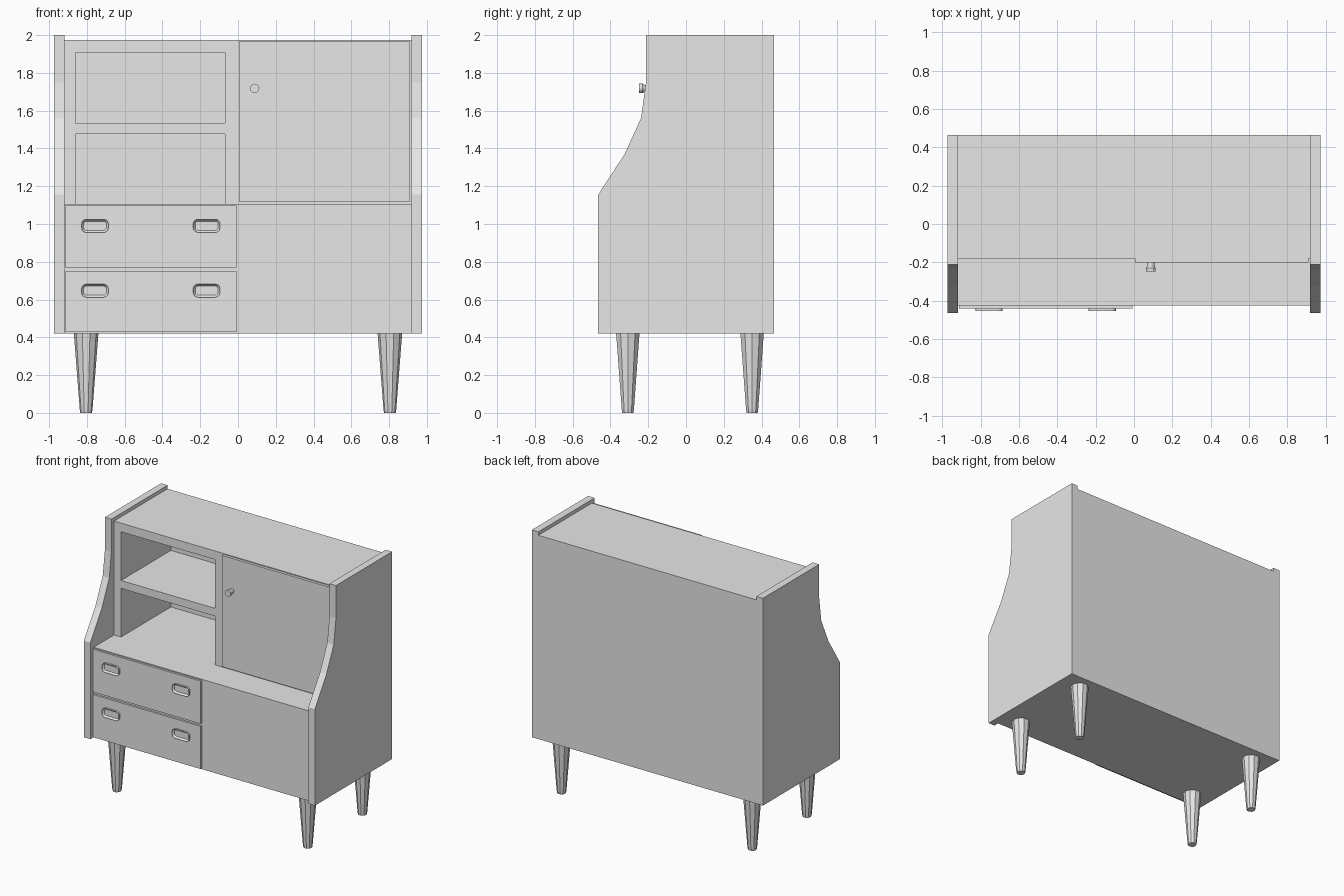
import bpy, bmesh, math
from mathutils import Matrix, Vector

cube = bpy.data.objects.get("Cube")
if cube:
    bpy.data.objects.remove(cube, do_unlink=True)

grey = bpy.data.materials.new("plain_grey")
grey.use_nodes = True
grey.diffuse_color = (0.8, 0.8, 0.8, 1)
grey.node_tree.nodes["Principled BSDF"].inputs["Base Color"].default_value = grey.diffuse_color


def finish(name, bm):
    bmesh.ops.recalc_face_normals(bm, faces=bm.faces)
    mesh = bpy.data.meshes.new(name)
    bm.to_mesh(mesh)
    bm.free()
    mesh.materials.append(grey)
    ob = bpy.data.objects.new(name, mesh)
    bpy.context.collection.objects.link(ob)
    return ob


def box(name, x0, x1, y0, y1, z0, z1):
    bm = bmesh.new()
    size = Matrix.Diagonal((x1 - x0, y1 - y0, z1 - z0, 1))
    centre = Matrix.Translation(((x0 + x1) / 2, (y0 + y1) / 2, (z0 + z1) / 2))
    bmesh.ops.create_cube(bm, size=1, matrix=centre @ size)
    return finish(name, bm)


def side_profile(name, x0, x1, points):
    """Extrude a (y, z) outline from x0 to x1."""
    bm = bmesh.new()
    face = bm.faces.new([bm.verts.new((x0, y, z)) for y, z in points])
    new = bmesh.ops.extrude_face_region(bm, geom=[face])["geom"]
    verts = [v for v in new if isinstance(v, bmesh.types.BMVert)]
    bmesh.ops.translate(bm, verts=verts, vec=(x1 - x0, 0, 0))
    return finish(name, bm)


def turned(name, rings, sides, matrix):
    """Faceted round part from (radius, height) rings."""
    bm = bmesh.new()
    loops = []
    for r, h in rings:
        loops.append([bm.verts.new(matrix @ Vector((
            r * math.cos(math.tau * i / sides), r * math.sin(math.tau * i / sides), h)))
            for i in range(sides)])
    for a, b in zip(loops, loops[1:]):
        for i in range(sides):
            j = (i + 1) % sides
            bm.faces.new((a[i], a[j], b[j], b[i]))
    bm.faces.new(loops[0])
    bm.faces.new(loops[-1])
    return finish(name, bm)


def handle(name, cx, cz, w=0.071, h=0.035, r=0.024):
    """Rounded plate with a raised rim around a recessed middle."""
    bm = bmesh.new()
    verts = []
    for corner, (sx, sz) in enumerate(((1, 1), (-1, 1), (-1, -1), (1, -1))):
        for step in range(4):
            a = math.radians(90 * corner + 30 * step)
            verts.append(bm.verts.new((cx + sx * (w - r) + r * math.cos(a), -0.455,
                                       cz + sz * (h - r) + r * math.sin(a))))
    face = bm.faces.new(verts)
    back = bmesh.ops.extrude_face_region(bm, geom=[face])["geom"]
    bmesh.ops.translate(bm, verts=[v for v in back if isinstance(v, bmesh.types.BMVert)],
                        vec=(0, 0.018, 0))
    front = min(bm.faces, key=lambda f: f.calc_center_median().y)
    bmesh.ops.inset_individual(bm, faces=[front], thickness=0.011)
    bmesh.ops.translate(bm, verts=front.verts, vec=(0, 0.013, 0))
    return finish(name, bm)


# Curved side panels
outline = [(0.465, 0.42), (0.465, 2), (-0.212, 2), (-0.212, 1.75), (-0.238, 1.56),
           (-0.325, 1.37), (-0.465, 1.155), (-0.465, 0.42)]
side_profile("left_side_panel", 0.919, 0.974, outline)
side_profile("right_side_panel", -0.974, -0.919, outline)

# Stepped carcass with two open compartments
carcass = side_profile("carcass", -0.919, 0.919, [
    (0.464, 0.42), (0.464, 1.973), (-0.18, 1.973), (-0.18, 1.105),
    (-0.425, 1.105), (-0.425, 0.42)])
for z0, z1 in ((1.105, 1.476), (1.536, 1.907)):
    cutter = box("compartment_cutter", -0.86, -0.068, -0.3, 0.42, z0, z1)
    cutter.hide_render = True
    mod = carcass.modifiers.new("compartment", 'BOOLEAN')
    mod.operation = 'DIFFERENCE'
    mod.solver = 'EXACT'
    mod.object = cutter
    bpy.context.view_layer.objects.active = carcass
    bpy.ops.object.modifier_apply(modifier=mod.name)
    bpy.data.objects.remove(cutter, do_unlink=True)

# Door and its knob
box("door", 0.006, 0.911, -0.2, -0.179, 1.118, 1.966)
turned("door_knob", [(0.018, 0), (0.019, 0.022), (0.025, 0.03), (0.025, 0.05)], 12,
       Matrix.Translation((0.088, -0.199, 1.718)) @ Matrix.Rotation(math.radians(90), 4, 'X'))

# Drawers with pairs of handles
for level, z0, z1, hz in (("upper", 0.771, 1.097, 0.99), ("lower", 0.427, 0.752, 0.647)):
    box(level + "_drawer", -0.913, -0.008, -0.44, -0.424, z0, z1)
    for side, hx in (("right", -0.757), ("left", -0.166)):
        handle(f"{level}_drawer_{side}_handle", hx, hz)

# Tapered legs
for end, y in (("front", -0.308), ("back", 0.35)):
    for side, x in (("right", -0.804), ("left", 0.804)):
        turned(f"{end}_{side}_leg", [(0.031, 0), (0.034, 0.02), (0.065, 0.421)], 10,
               Matrix.Translation((x, y, 0)))
